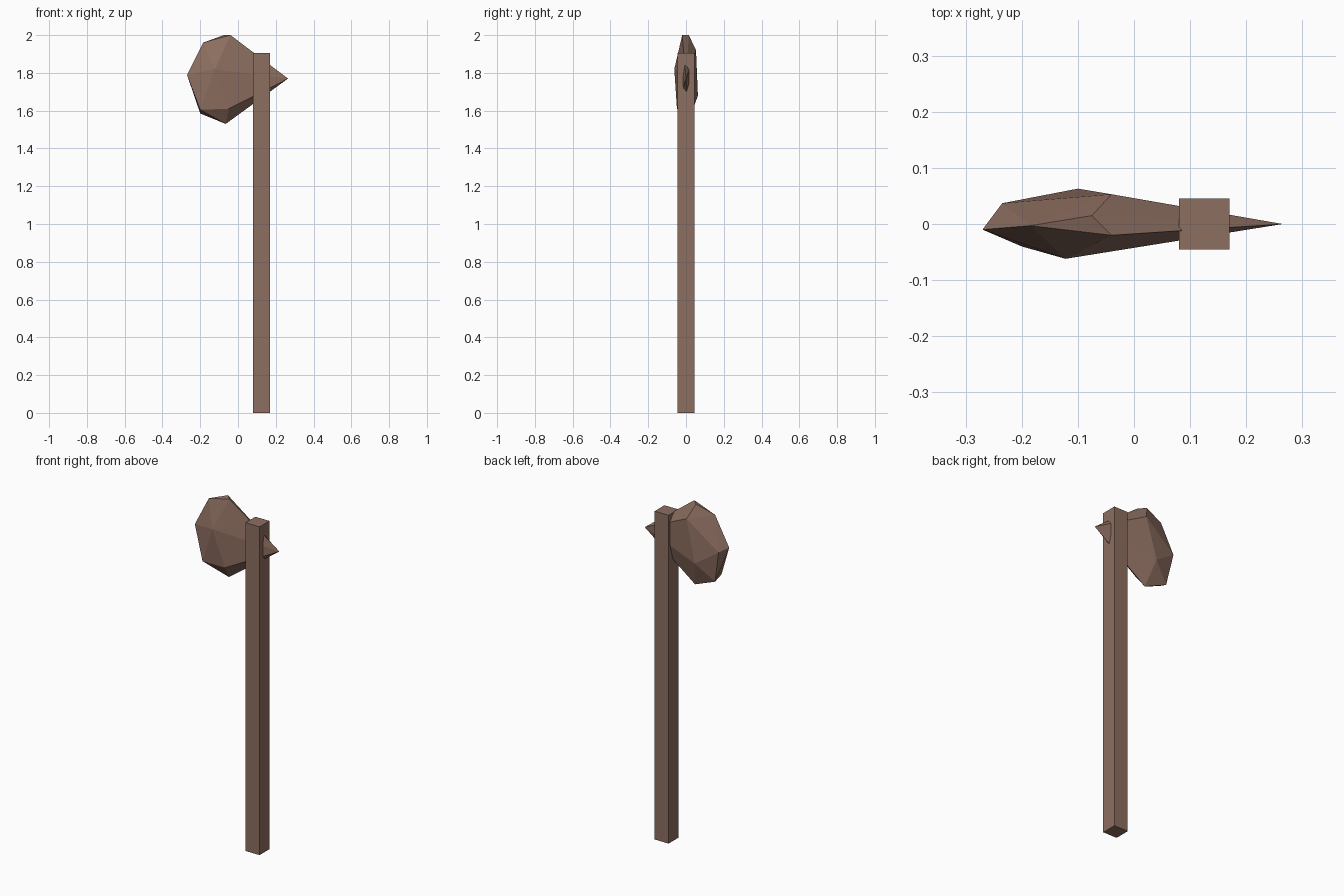
import bpy, bmesh

if "Cube" in bpy.data.objects:
    bpy.data.objects.remove(bpy.data.objects["Cube"])

brown = bpy.data.materials.new("warm brown")
brown.diffuse_color = (0.266, 0.156, 0.117, 1)
brown.use_nodes = True
brown.node_tree.nodes["Principled BSDF"].inputs["Base Color"].default_value = brown.diffuse_color


def add_object(name, bm):
    bmesh.ops.recalc_face_normals(bm, faces=bm.faces)
    mesh = bpy.data.meshes.new(name)
    bm.to_mesh(mesh)
    bm.free()
    mesh.materials.append(brown)
    obj = bpy.data.objects.new(name, mesh)
    bpy.context.collection.objects.link(obj)
    return obj


# Square wooden handle
bm = bmesh.new()
bmesh.ops.create_cube(bm, size=1)
bmesh.ops.scale(bm, vec=(0.09, 0.09, 1.905), verts=bm.verts)
bmesh.ops.translate(bm, vec=(0.125, 0, 0.9525), verts=bm.verts)
add_object("handle", bm)

# Chipped stone head: convex faceted rock, its spike driven through the handle
chips = [
    (0.265, 0.0, 1.77),                                                # spike tip
    (-0.04, -0.02, 2.0), (-0.075, 0.015, 2.0), (-0.185, -0.003, 1.96),  # top
    (-0.27, -0.01, 1.79), (-0.235, 0.037, 1.77),                       # cutting edge
    (-0.122, -0.062, 1.82),                                            # front bulge
    (-0.04, 0.053, 1.92), (-0.10, 0.063, 1.68),                        # back bulge
    (-0.20, -0.04, 1.605), (-0.05, -0.048, 1.61),                      # lower front
    (-0.20, 0.02, 1.585), (-0.065, 0.01, 1.53),                        # bottom
]
bm = bmesh.new()
for p in chips:
    bm.verts.new(p)
bmesh.ops.convex_hull(bm, input=bm.verts)
add_object("stone_head", bm)
